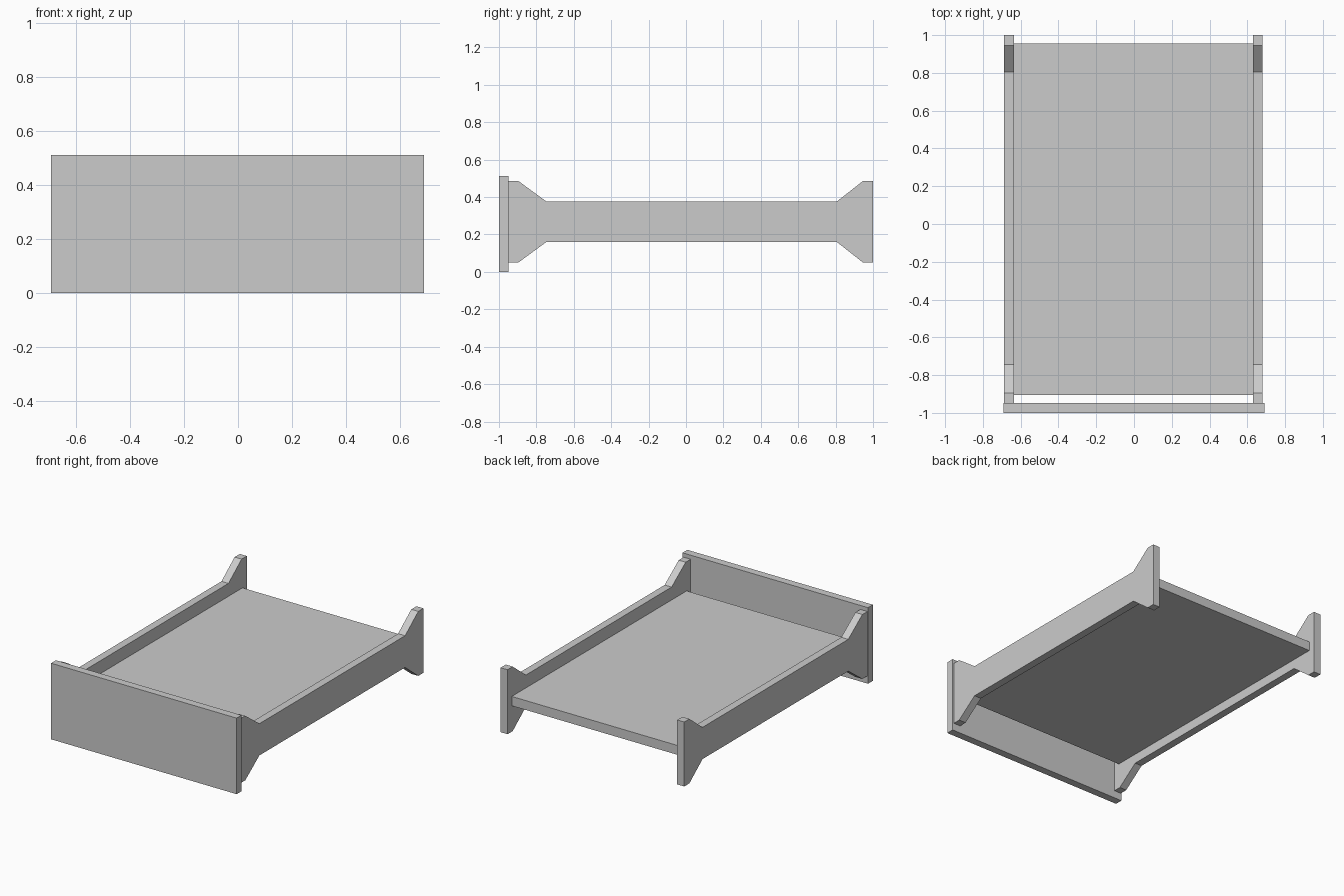
import bpy
import bmesh

default = bpy.data.objects.get("Cube")
if default:
    bpy.data.objects.remove(default, do_unlink=True)

grey = bpy.data.materials.new("light grey")
grey.use_nodes = True
colour = (0.6, 0.6, 0.6, 1)
grey.diffuse_color = colour
grey.node_tree.nodes["Principled BSDF"].inputs["Base Color"].default_value = colour


def extrude_profile(name, profile, x0, x1):
    """Solid made from a (y, z) outline swept from x0 to x1."""
    bm = bmesh.new()
    face = bm.faces.new([bm.verts.new((x0, y, z)) for y, z in profile])
    swept = bmesh.ops.extrude_face_region(bm, geom=[face])["geom"]
    verts = [v for v in swept if isinstance(v, bmesh.types.BMVert)]
    bmesh.ops.translate(bm, verts=verts, vec=(x1 - x0, 0, 0))
    bmesh.ops.recalc_face_normals(bm, faces=bm.faces)
    mesh = bpy.data.meshes.new(name)
    bm.to_mesh(mesh)
    bm.free()
    mesh.materials.append(grey)
    obj = bpy.data.objects.new(name, mesh)
    bpy.context.collection.objects.link(obj)
    return obj


def rectangle(y0, y1, z0, z1):
    return [(y0, z0), (y1, z0), (y1, z1), (y0, z1)]


# Side rails: flared at both ends, symmetric about their mid height
mid_z = 0.268
half_outline = [(-0.948, 0.217), (-0.895, 0.217), (-0.745, 0.107),
                (0.805, 0.107), (0.945, 0.217), (1.0, 0.217)]
rail = [(y, mid_z + h) for y, h in half_outline]
rail += [(y, mid_z - h) for y, h in reversed(half_outline)]
extrude_profile("right_side_rail", rail, -0.687, -0.635)
extrude_profile("left_side_rail", rail, 0.629, 0.681)

# Flat platform between the rails
extrude_profile("platform", rectangle(-0.905, 0.955, 0.225, 0.288), -0.635, 0.629)

# End board across the front
extrude_profile("front_board", rectangle(-1.0, -0.948, 0.0, 0.512), -0.692, 0.69)
